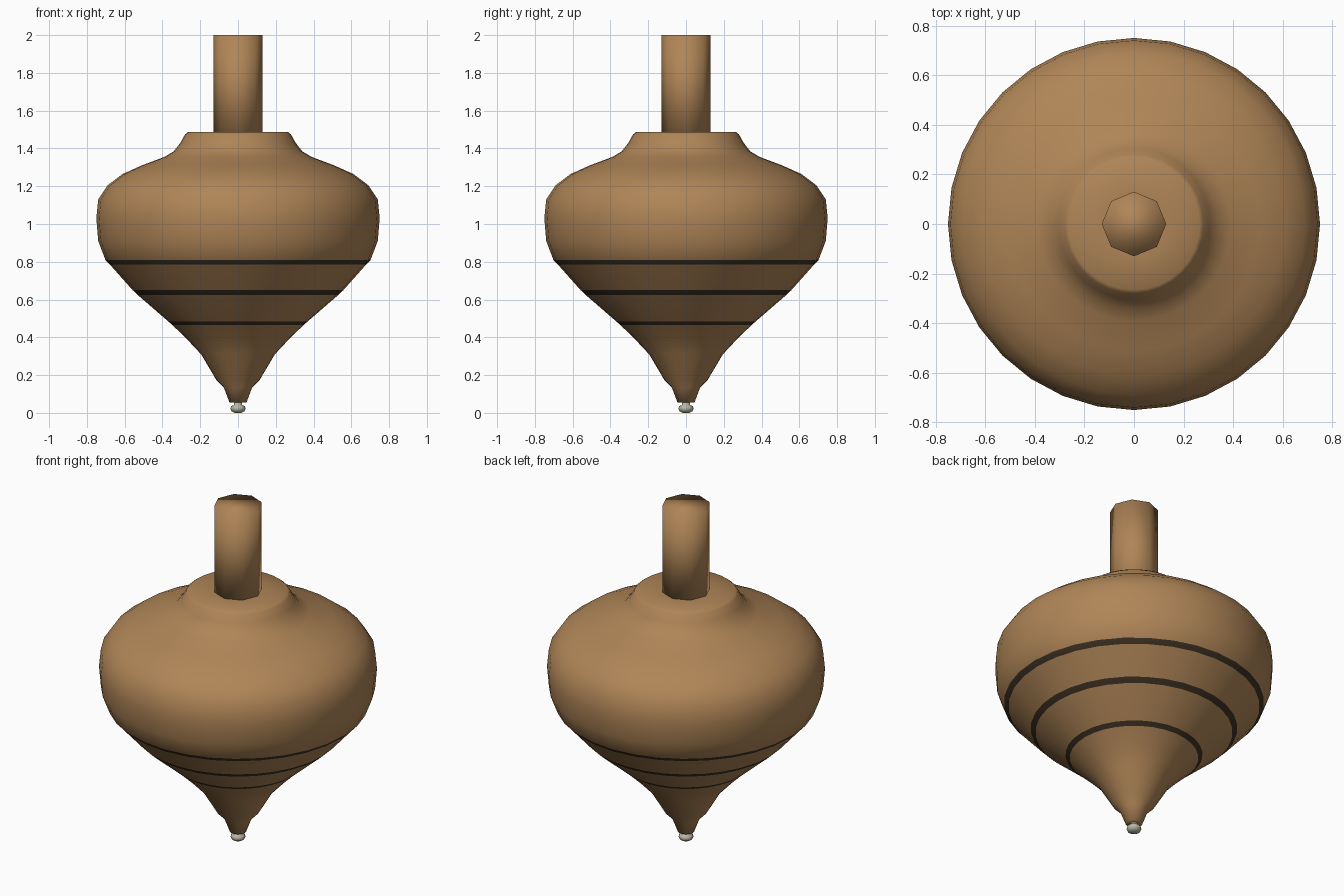
import bpy, bmesh
from math import cos, sin, tau

cube = bpy.data.objects.get("Cube")
if cube:
    bpy.data.objects.remove(cube, do_unlink=True)


def make_material(name, rgb):
    mat = bpy.data.materials.new(name)
    mat.use_nodes = True
    mat.diffuse_color = (*rgb, 1)
    mat.node_tree.nodes["Principled BSDF"].inputs["Base Color"].default_value = (*rgb, 1)
    return mat


wood = make_material("warm wood", (0.43, 0.235, 0.095))
paint = make_material("dark brown stripe", (0.045, 0.03, 0.017))
metal = make_material("pale metal", (0.48, 0.48, 0.38))


def lathe(name, profile, sides, materials, striped=()):
    """Turn a bottom-to-top (radius, z) profile; segments in striped use the second material."""
    bm = bmesh.new()
    rings = [[bm.verts.new((r * cos(tau * i / sides), r * sin(tau * i / sides), z))
              for i in range(sides)] for r, z in profile]
    for k, (low, high) in enumerate(zip(rings, rings[1:])):
        for i in range(sides):
            j = (i + 1) % sides
            face = bm.faces.new((low[i], low[j], high[j], high[i]))
            face.material_index = int(profile[k][1] in striped)
    bm.faces.new(rings[0][::-1])
    bm.faces.new(rings[-1])
    for face in bm.faces:
        face.smooth = True
    mesh = bpy.data.meshes.new(name)
    bm.to_mesh(mesh)
    bm.free()
    for mat in materials:
        mesh.materials.append(mat)
    obj = bpy.data.objects.new(name, mesh)
    bpy.context.collection.objects.link(obj)
    return obj


# Turned body with three painted stripes on its lower cone
body_profile = [
    (0.045, 0.055), (0.075, 0.135), (0.115, 0.175), (0.195, 0.31), (0.27, 0.39),
    (0.347, 0.465), (0.37, 0.485), (0.532, 0.625), (0.558, 0.65),
    (0.678, 0.785), (0.702, 0.81), (0.74, 0.91), (0.75, 1.03), (0.74, 1.13),
    (0.69, 1.205), (0.61, 1.265), (0.51, 1.31), (0.39, 1.355), (0.34, 1.385),
    (0.305, 1.43), (0.28, 1.475), (0.265, 1.487), (0.12, 1.487),
]
lathe("body", body_profile, 32, [wood, paint], striped=(0.465, 0.625, 0.785))

# Eight-sided grip
lathe("stem", [(0.13, 1.45), (0.13, 2.0)], 8, [wood])

# Rounded metal point on a thin neck
tip_profile = [(0.018, 0.0), (0.034, 0.009), (0.04, 0.022), (0.036, 0.036),
               (0.02, 0.042), (0.02, 0.07)]
lathe("spinning_tip", tip_profile, 16, [metal])
